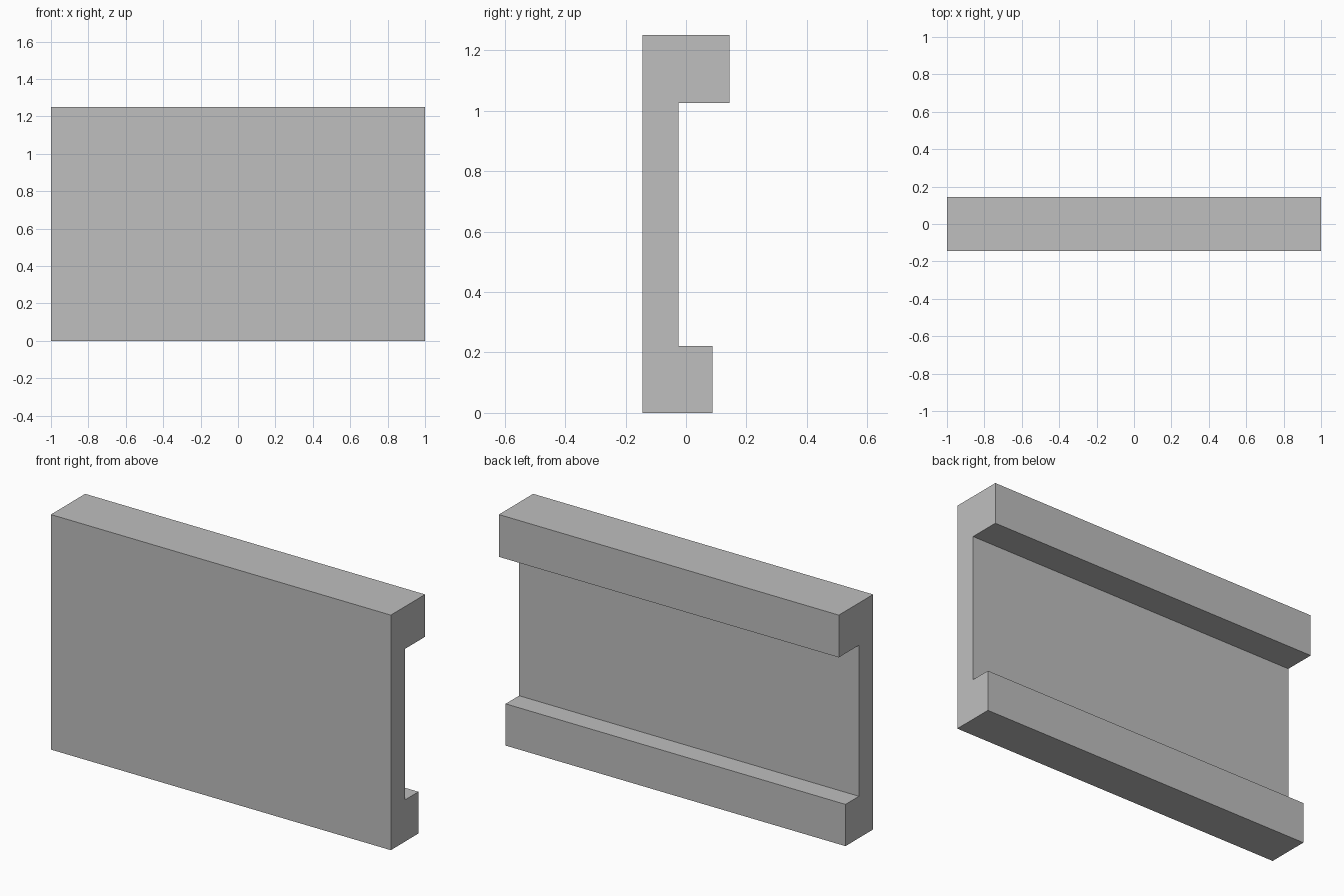
import bpy
import bmesh

default_cube = bpy.data.objects.get("Cube")
if default_cube:
    bpy.data.objects.remove(default_cube, do_unlink=True)

# Plain grey finish
grey = (0.52, 0.52, 0.52, 1.0)
mat = bpy.data.materials.new("plain_grey")
mat.use_nodes = True
mat.diffuse_color = grey
mat.node_tree.nodes["Principled BSDF"].inputs["Base Color"].default_value = grey

# Channel cross-section (y, z): front plate, deep top flange, shallower bottom flange
half_length = 1.0
front, web, lower_lip, upper_lip = -0.144, -0.025, 0.088, 0.144
lower_top, upper_bottom, height = 0.222, 1.025, 1.25
profile = [
    (front, 0), (lower_lip, 0), (lower_lip, lower_top), (web, lower_top),
    (web, upper_bottom), (upper_lip, upper_bottom), (upper_lip, height), (front, height),
]

# Extrude the section along the length
bm = bmesh.new()
end_face = bm.faces.new([bm.verts.new((-half_length, y, z)) for y, z in profile])
extruded = bmesh.ops.extrude_face_region(bm, geom=[end_face], use_keep_orig=True)
moved = [g for g in extruded["geom"] if isinstance(g, bmesh.types.BMVert)]
bmesh.ops.translate(bm, verts=moved, vec=(2 * half_length, 0, 0))
bmesh.ops.recalc_face_normals(bm, faces=bm.faces)

mesh = bpy.data.meshes.new("channel_panel")
bm.to_mesh(mesh)
bm.free()
mesh.materials.append(mat)
panel = bpy.data.objects.new("channel_panel", mesh)
bpy.context.collection.objects.link(panel)
